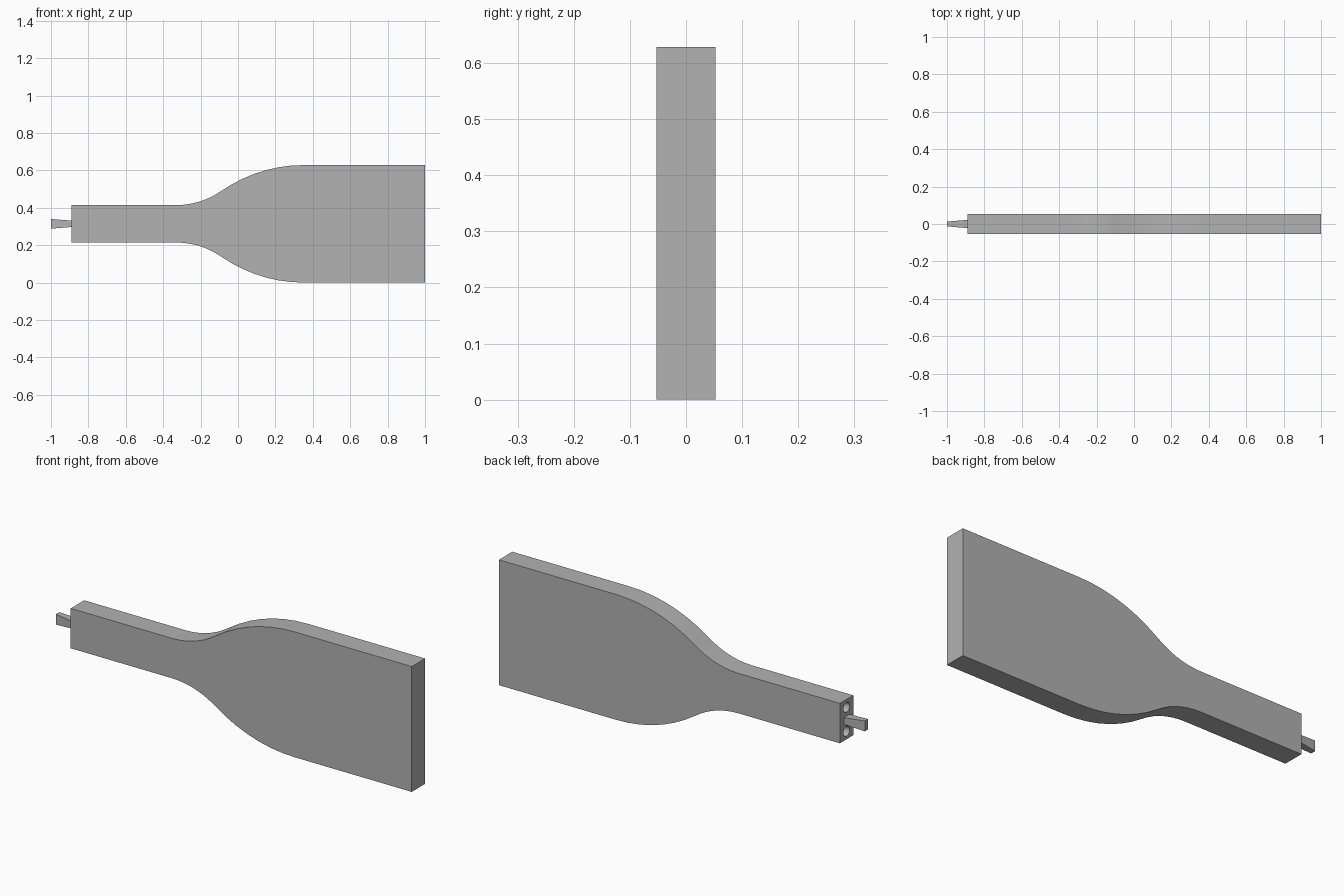
import bpy, bmesh
from math import sin, cos, radians
from mathutils import Matrix

cube = bpy.data.objects.get("Cube")
if cube:
    bpy.data.objects.remove(cube, do_unlink=True)

MID, HALF_T, NECK_X = 0.314, 0.053, -0.89

grey = bpy.data.materials.new("plain grey")
colour = (0.445, 0.445, 0.445, 1)
grey.diffuse_color = colour
grey.use_nodes = True
grey.node_tree.nodes["Principled BSDF"].inputs["Base Color"].default_value = colour


def add_object(name, bm):
    bmesh.ops.recalc_face_normals(bm, faces=bm.faces)
    mesh = bpy.data.meshes.new(name)
    bm.to_mesh(mesh)
    bm.free()
    mesh.materials.append(grey)
    obj = bpy.data.objects.new(name, mesh)
    bpy.context.collection.objects.link(obj)
    return obj


def activate(obj):
    bpy.ops.object.select_all(action='DESELECT')
    obj.select_set(True)
    bpy.context.view_layer.objects.active = obj


# Half outline: straight neck, two tangent arcs, straight blade
steps, sweep = 7, radians(35)
r_neck, r_blade = 0.42, 0.767
angles = [sweep * i / steps for i in range(steps + 1)]
outline = [(NECK_X, 0.1)]
outline += [(-0.33 + r_neck * sin(a), 0.1 + r_neck * (1 - cos(a))) for a in angles]
outline += [(0.351 - r_blade * sin(a), MID - r_blade * (1 - cos(a)))
            for a in reversed(angles[:-1])]
outline.append((1, MID))
outline += [(x, -h) for x, h in reversed(outline)]

# Paddle body extruded through its thickness
bm = bmesh.new()
face = bm.faces.new([bm.verts.new((x, -HALF_T, MID + h)) for x, h in outline])
grown = bmesh.ops.extrude_face_region(bm, geom=[face])["geom"]
bmesh.ops.translate(bm, vec=(0, 2 * HALF_T, 0),
                    verts=[v for v in grown if isinstance(v, bmesh.types.BMVert)])
body = add_object("paddle_body", bm)

# Two round sockets bored into the neck end
bm = bmesh.new()
for side in (-1, 1):
    place = Matrix.Translation((NECK_X, 0, MID + side * 0.06)) @ Matrix.Rotation(radians(90), 4, 'Y')
    bmesh.ops.create_cone(bm, cap_ends=True, segments=16, radius1=0.025,
                          radius2=0.025, depth=0.16, matrix=place)
cutter = add_object("socket_cutter", bm)
cutter.hide_render = True
cut = body.modifiers.new("sockets", 'BOOLEAN')
cut.operation, cut.solver, cut.object = 'DIFFERENCE', 'EXACT', cutter
activate(body)
bpy.ops.object.modifier_apply(modifier=cut.name)
bpy.data.objects.remove(cutter, do_unlink=True)
bpy.ops.object.shade_smooth_by_angle(angle=radians(30))

# Tang: widens in height and thins in depth towards its tip
bm = bmesh.new()
bmesh.ops.create_cube(bm, size=2)
for v in bm.verts:
    tip = v.co.x < 0
    v.co = (-1 if tip else NECK_X,
            v.co.y * (0.013 if tip else 0.022),
            MID + v.co.z * (0.026 if tip else 0.017))
add_object("tang", bm)
